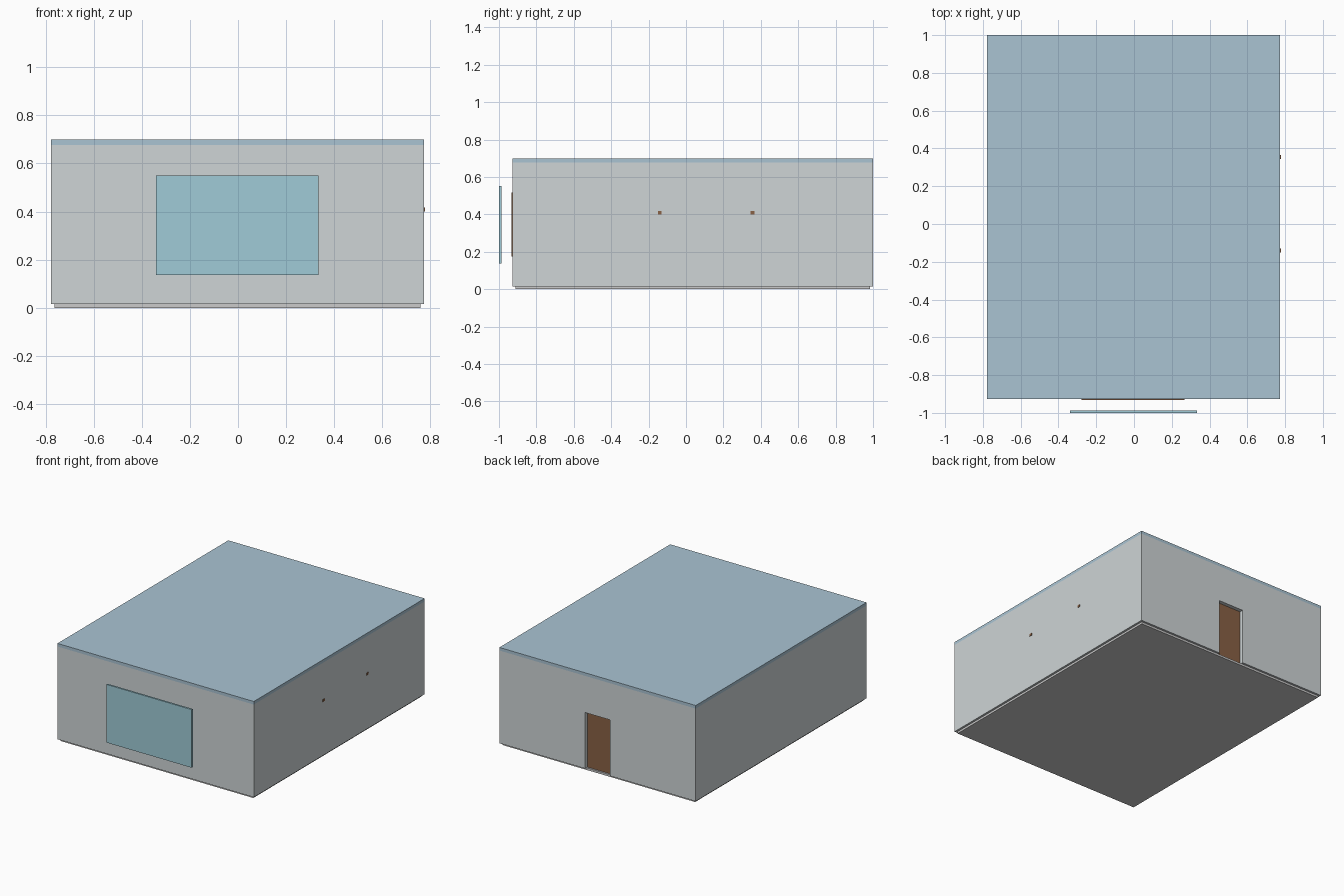
import bpy, bmesh
from mathutils import Vector

if "Cube" in bpy.data.objects:
    bpy.data.objects.remove(bpy.data.objects["Cube"])

def material(name, rgb):
    m = bpy.data.materials.new(name)
    m.diffuse_color = (*rgb, 1)
    m.use_nodes = True
    m.node_tree.nodes["Principled BSDF"].inputs["Base Color"].default_value = m.diffuse_color
    return m

WALL = material("wall_paint", (0.62, 0.66, 0.67))
BLUE = material("ceiling_blue", (0.40, 0.55, 0.65))
GLASS = material("window_glass", (0.35, 0.60, 0.68))
WOOD = material("brown_wood", (0.25, 0.12, 0.06))

def finish(name, bm, mat):
    bmesh.ops.recalc_face_normals(bm, faces=bm.faces)
    me = bpy.data.meshes.new(name)
    bm.to_mesh(me)
    bm.free()
    if mat:
        me.materials.append(mat)
    ob = bpy.data.objects.new(name, me)
    bpy.context.collection.objects.link(ob)
    return ob

def box(name, x, y, z, mat=None):
    """Box given by its (min, max) range on each axis."""
    bm = bmesh.new()
    bmesh.ops.create_cube(bm, size=1)
    for v in bm.verts:
        v.co = Vector([(r[0] + r[1]) / 2 + c * (r[1] - r[0])
                       for c, r in zip(v.co, (x, y, z))])
    return finish(name, bm, mat)

# Room extents
X0, X1, Y0, Y1 = -0.777, 0.774, -0.927, 1.0
Z0, ZC, Z1, T = 0.015, 0.677, 0.699, 0.03
H = T / 2

# Floor and ceiling slabs
box("floor", (X0 + H, X1 - H), (Y0 + H, Y1 - H), (0, Z0))
box("ceiling", (X0, X1), (Y0, Y1), (ZC, Z1), BLUE)

# Plain walls
box("left_wall", (X0, X0 + T), (Y0, Y1 - T), (Z0, ZC), WALL)
box("right_wall", (X1 - T, X1), (Y0, Y1 - T), (Z0, ZC), WALL)
box("front_wall", (X0 + T, X1 - T), (Y0, Y0 + T), (Z0, ZC), WALL)

# Back wall with a doorway, extruded from its outline
D0, D1, DZ = -0.10, 0.098, 0.415
outline = [(X0, Z0), (D0, Z0), (D0, DZ), (D1, DZ),
           (D1, Z0), (X1, Z0), (X1, ZC), (X0, ZC)]
bm = bmesh.new()
face = bm.faces.new([bm.verts.new((x, Y1, z)) for x, z in outline])
ext = bmesh.ops.extrude_face_region(bm, geom=[face], use_keep_orig=True)
moved = [g for g in ext["geom"] if isinstance(g, bmesh.types.BMVert)]
bmesh.ops.translate(bm, verts=moved, vec=(0, -T, 0))
finish("back_wall", bm, WALL)

# Door set at the inner side of the doorway
box("door", (D0, D1), (Y1 - T - 0.012, Y1 - T + 0.003), (Z0, DZ), WOOD)

# Window pane standing off the front, with the brown panel behind it
box("window_pane", (-0.34, 0.334), (-1.0, -0.987), (0.136, 0.551), GLASS)
box("window_backing", (-0.278, 0.268), (Y0 - 0.006, Y0 + 0.01), (0.174, 0.516), WOOD)

# Small wooden peg ends poking through the right wall
for i, y in enumerate((-0.14, 0.355)):
    box(f"wall_peg_{i + 1}", (X1 - 0.05, X1 + 0.003),
        (y - 0.01, y + 0.01), (0.4, 0.417), WOOD)
